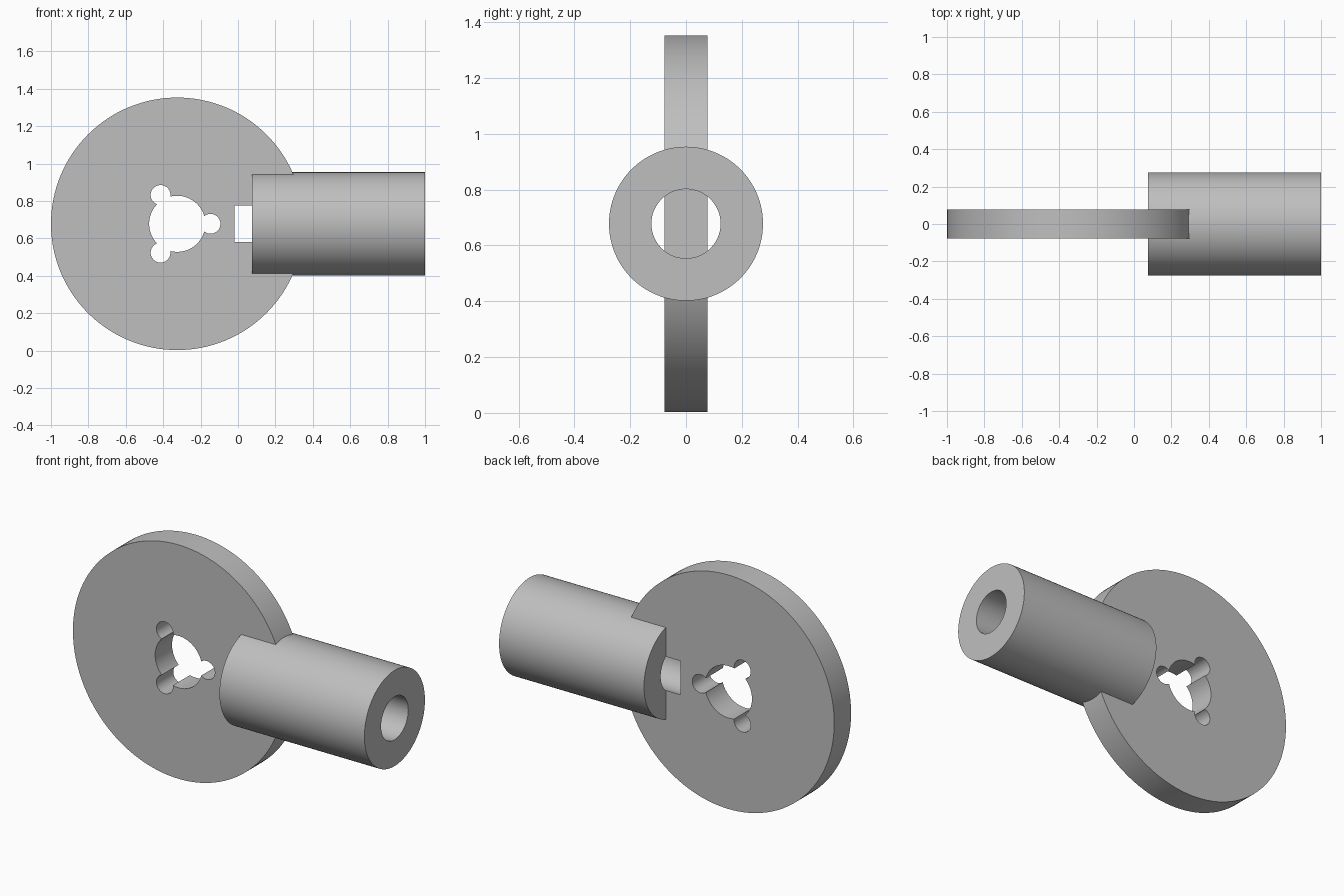
import bpy
from math import pi, cos, sin, radians

if "Cube" in bpy.data.objects:
    bpy.data.objects.remove(bpy.data.objects["Cube"])

GREY = (0.52, 0.52, 0.52, 1)
AXIS_Z = 0.678          # shared height of wheel and sleeve axes
HUB_X = -0.325          # wheel centre
DISC_R, HALF_THICK = 0.675, 0.077

grey = bpy.data.materials.new("plain grey")
grey.use_nodes = True
grey.diffuse_color = GREY
grey.node_tree.nodes["Principled BSDF"].inputs["Base Color"].default_value = GREY


def cylinder(name, radius, length, centre, rotation, sides=128):
    bpy.ops.mesh.primitive_cylinder_add(vertices=sides, radius=radius, depth=length,
                                        location=centre, rotation=rotation)
    obj = bpy.context.object
    obj.name = name
    obj.data.materials.append(grey)
    return obj


def along_x(name, radius, start, end):
    return cylinder(name, radius, end - start, ((start + end) / 2, 0, AXIS_Z), (0, pi / 2, 0))


def along_y(name, radius, length, x, z, sides=128):
    return cylinder(name, radius, length, (x, 0, z), (pi / 2, 0, 0), sides)


def combine(target, tool, operation):
    mod = target.modifiers.new(operation.lower(), 'BOOLEAN')
    mod.operation = operation
    mod.solver = 'EXACT'
    mod.object = tool
    bpy.context.view_layer.objects.active = target
    bpy.ops.object.modifier_apply(modifier=mod.name)
    bpy.data.objects.remove(tool)


# Flat wheel joined to the sleeve
body = along_y("wheel_with_sleeve", DISC_R, 2 * HALF_THICK, HUB_X, AXIS_Z)
combine(body, along_x("sleeve", 0.276, 0.075, 1.0), 'UNION')

# Blind bore, wider than the wheel, so it opens a window beside the sleeve
combine(body, along_x("bore_cutter", 0.124, -0.02, 1.2), 'DIFFERENCE')

# Hub hole with three round lobes
combine(body, along_y("hub_cutter", 0.15, 1, HUB_X, AXIS_Z, 96), 'DIFFERENCE')
for angle in (0, 120, 240):
    a = radians(angle)
    lobe = along_y("lobe_cutter", 0.053, 1, HUB_X + 0.178 * cos(a), AXIS_Z + 0.178 * sin(a), 48)
    combine(body, lobe, 'DIFFERENCE')

# Smooth curved walls, crisp edges
bpy.ops.object.select_all(action='DESELECT')
body.select_set(True)
bpy.context.view_layer.objects.active = body
bpy.ops.object.shade_smooth_by_angle(angle=radians(30))
